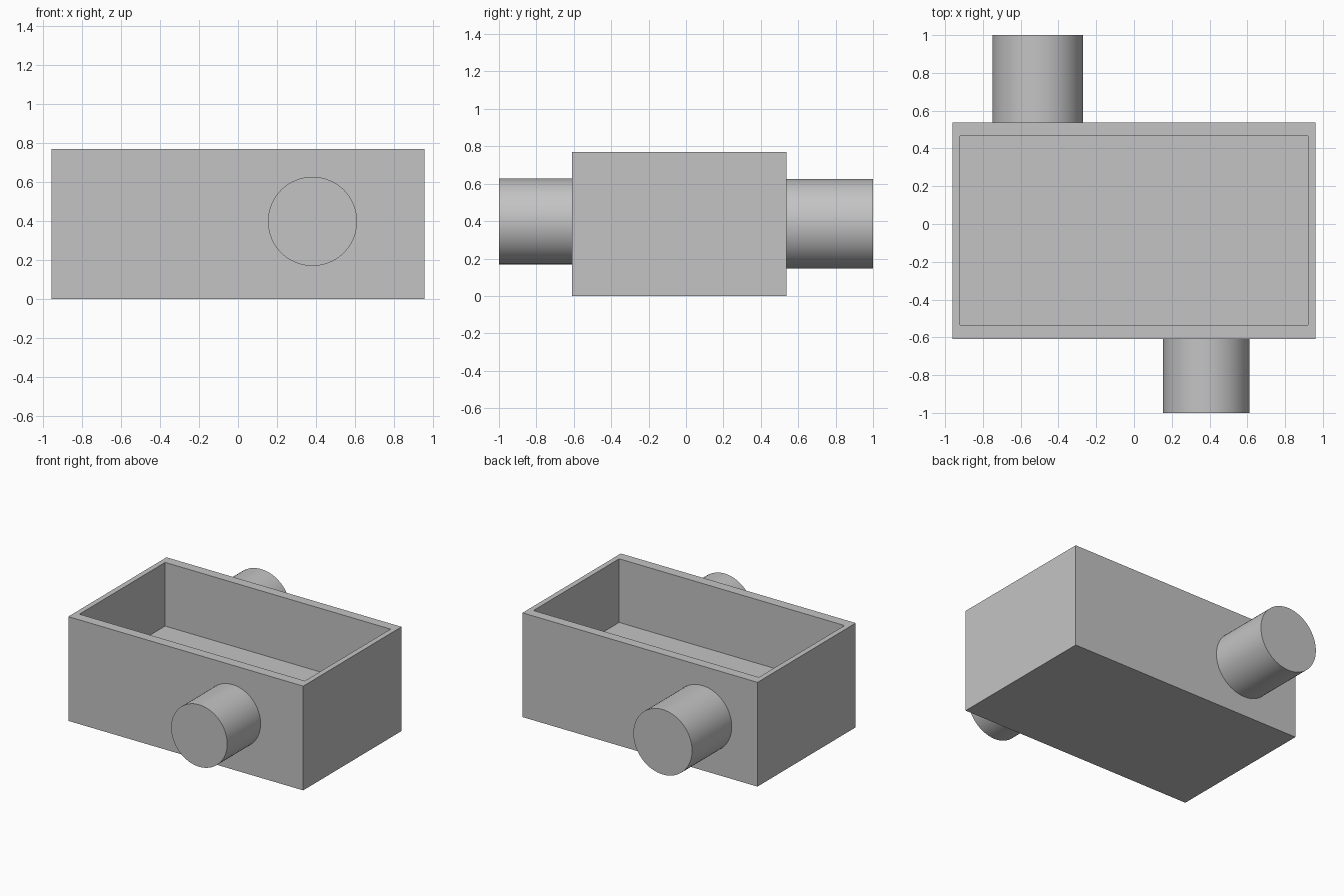
import bpy
import bmesh
import math
from mathutils import Matrix, Vector

default = bpy.data.objects.get("Cube")
if default:
    bpy.data.objects.remove(default, do_unlink=True)

grey = bpy.data.materials.new("plain_grey")
grey.use_nodes = True
colour = (0.55, 0.55, 0.55, 1)
grey.diffuse_color = colour
grey.node_tree.nodes["Principled BSDF"].inputs["Base Color"].default_value = colour

FRONT, BACK, HEIGHT = -0.61, 0.537, 0.77
FLOOR = 0.30


def add_object(name, bm):
    mesh = bpy.data.meshes.new(name)
    bm.to_mesh(mesh)
    bm.free()
    mesh.materials.append(grey)
    obj = bpy.data.objects.new(name, mesh)
    bpy.context.collection.objects.link(obj)
    return obj


# Open box: the top face is inset to the rim, then sunk to the floor
def open_box():
    bm = bmesh.new()
    size = Vector((1.92, BACK - FRONT, HEIGHT))
    centre = Vector((0, (FRONT + BACK) / 2, HEIGHT / 2))
    bmesh.ops.create_cube(bm, size=1, matrix=Matrix.LocRotScale(centre, None, size))
    bm.normal_update()
    top = max(bm.faces, key=lambda f: f.calc_center_median().z)
    bmesh.ops.inset_individual(bm, faces=[top], thickness=0.055)
    for v in top.verts:
        v.co.y = 0.465 if v.co.y > 0 else -0.535
    bm.normal_update()
    bmesh.ops.inset_individual(bm, faces=[top], thickness=0, depth=FLOOR - HEIGHT)
    return add_object("open_box", bm)


# Round stub from a box wall out to its end
def stub(name, x, z, radius, y_start, y_end):
    bm = bmesh.new()
    place = Matrix.Translation((x, (y_start + y_end) / 2, z)) @ Matrix.Rotation(math.pi / 2, 4, "X")
    bmesh.ops.create_cone(bm, cap_ends=True, segments=64, radius1=radius, radius2=radius,
                          depth=abs(y_end - y_start), matrix=place)
    obj = add_object(name, bm)
    bpy.ops.object.select_all(action="DESELECT")
    obj.select_set(True)
    bpy.context.view_layer.objects.active = obj
    bpy.ops.object.shade_smooth_by_angle(angle=math.radians(30))


open_box()
stub("front_pipe", 0.383, 0.398, 0.229, FRONT, -1)
stub("back_pipe", -0.51, 0.386, 0.24, BACK, 1)
